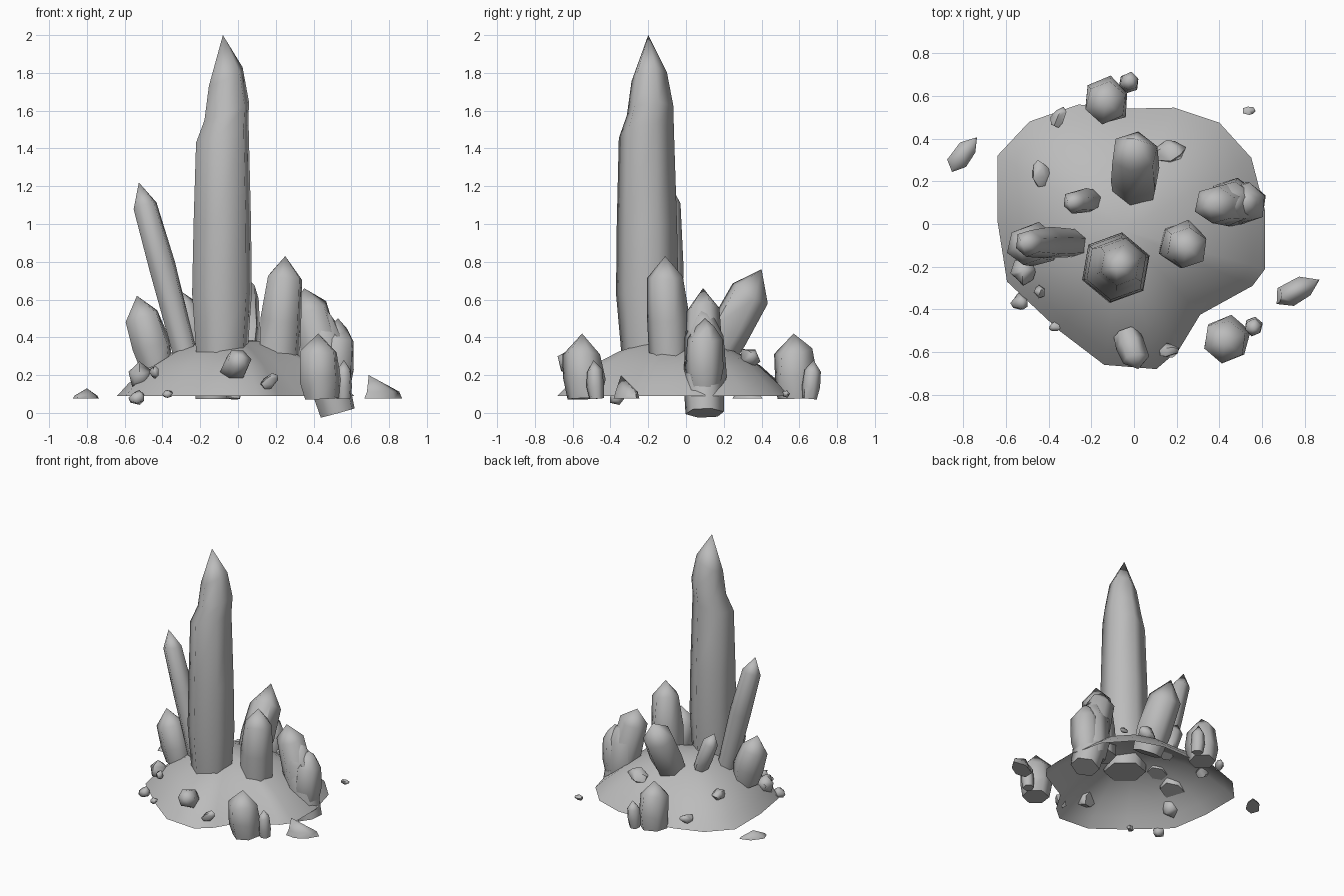
import bpy, bmesh, math, random
from mathutils import Vector

random.seed(4)
old = bpy.data.objects.get("Cube")
if old:
    bpy.data.objects.remove(old, do_unlink=True)

stone = bpy.data.materials.new("grey stone")
stone.use_nodes = True
grey = (0.5, 0.5, 0.5, 1)
stone.diffuse_color = grey
stone.node_tree.nodes["Principled BSDF"].inputs["Base Color"].default_value = grey


def finish(name, bm, angle):
    bmesh.ops.recalc_face_normals(bm, faces=bm.faces)
    mesh = bpy.data.meshes.new(name)
    bm.to_mesh(mesh)
    bm.free()
    mesh.materials.append(stone)
    obj = bpy.data.objects.new(name, mesh)
    bpy.context.collection.objects.link(obj)
    bpy.ops.object.select_all(action="DESELECT")
    obj.select_set(True)
    bpy.context.view_layer.objects.active = obj
    bpy.ops.object.shade_smooth_by_angle(angle=math.radians(angle))
    return obj


def loft(name, rings, tip, cap=True, angle=66):
    """Skin matching rings of points, close them with a tip and an optional cap."""
    bm = bmesh.new()
    loops = [[bm.verts.new(p) for p in ring] for ring in rings]
    n = len(loops[0])
    for low, high in zip(loops, loops[1:]):
        for i in range(n):
            j = (i + 1) % n
            bm.faces.new((low[i], low[j], high[j], high[i]))
    top = bm.verts.new(tip)
    for i in range(n):
        bm.faces.new((loops[-1][i], loops[-1][(i + 1) % n], top))
    if cap:
        bm.faces.new(loops[0][::-1])
    return finish(name, bm, angle)


def crystal(name, base, tip, radius, profile, sides=6, jitter=0.08, phase=20):
    """Prism along base-tip; profile holds (fraction of length, radius scale)."""
    base, tip = Vector(base), Vector(tip)
    axis = tip - base
    turn = Vector((0, 0, 1)).rotation_difference(axis)
    rings = []
    for k, (t, s) in enumerate(profile):
        ring = []
        for i in range(sides):
            a = math.radians(phase) + math.tau * i / sides
            r = radius * s * random.uniform(1 - jitter, 1 + jitter)
            lift = random.uniform(-jitter, jitter) * radius * 2 if k else 0
            ring.append(base + axis * t + turn @ Vector((r * math.cos(a), r * math.sin(a), lift)))
        rings.append(ring)
    return loft(name, rings, tip)


# Rocky mound: an open shell that shrinks toward its crown
rim = [(-.64, .32), (-.49, .48), (-.26, .56), (-.07, .54), (.19, .545), (.4, .475),
       (.55, .31), (.615, .06), (.615, -.21), (.555, -.29), (.31, -.425), (.21, -.59),
       (.105, -.68), (-.14, -.66), (-.35, -.5), (-.595, -.27), (-.64, .015)]
cx, cy = -.05, -.03
levels = [(1, .09), (.9, .155), (.72, .25), (.5, .325), (.25, .38)]
loft("mound", [[(cx + (x - cx) * s, cy + (y - cy) * s, z) for x, y in rim]
               for s, z in levels], (cx, cy, .4), cap=False, angle=80)

# Main spire: rings of (z, centre x, centre y, radius)
spire = [(.32, -.085, -.2, .145), (.63, -.085, -.205, .168), (1.0, -.083, -.207, .162),
         (1.48, -.083, -.21, .148), (1.6, -.06, -.19, .125), (1.78, -.065, -.195, .095)]
loft("main_spire", [[(x + r * math.cos(math.radians(60 * i + 20)),
                      y + r * math.sin(math.radians(60 * i + 20)),
                      z + (.05 * math.cos(math.radians(60 * i)) if z > 1.2 else 0))
                     for i in range(6)] for z, x, y, r in spire], (-.08, -.2, 2))

# Prismatic crystals
blade = [(0, .95), (.5, 1), (.87, .85)]
point = [(0, .85), (.3, 1), (.72, .9)]
stub = [(0, .8), (.25, 1), (.68, .92), (.85, .5)]
crystals = [
    ("leaning_blade", (-.285, -.09, .33), (-.525, -.09, 1.22), .075, blade),
    ("left_crystal", (-.43, -.1, .25), (-.535, -.1, .62), .105, point),
    ("inner_left_crystal", (-.2, .11, .36), (-.31, .1, .65), .06, point),
    ("right_crystal", (.225, -.09, .28), (.25, -.11, .83), .115, [(0, .95), (.4, 1), (.8, .85)]),
    ("back_crystal", (.0, .15, .28), (.0, .4, .76), .12, point),
    ("cluster_inner", (.53, .1, 0), (.35, .09, .66), .11, [(0, .9), (.3, 1), (.85, .85)]),
    ("cluster_middle", (.47, .1, .08), (.45, .1, .57), .115, stub),
    ("cluster_outer", (.51, .1, .13), (.53, .1, .5), .105, stub),
    ("front_boulder", (.44, -.54, .075), (.425, -.55, .42), .112, point),
    ("front_boulder_chip", (.56, -.475, .075), (.56, -.49, .28), .045, point),
    ("back_boulder", (-.13, .58, .075), (-.13, .57, .42), .112, point),
    ("back_boulder_chip", (-.025, .655, .075), (-.02, .675, .28), .048, point),
    ("front_shard", (-.035, -.51, .22), (.02, -.68, .3), .07, point),
]
for item in crystals:
    crystal(*item)

# Loose pebbles: stubby, pointed at one end
chip = [(0, .6), (.4, 1), (.75, .7)]
pebbles = [
    ((-.52, -.17, .2), (-.52, -.29, .2), .065),
    ((-.5, -.365, .08), (-.58, -.37, .08), .04),
    ((-.42, -.32, .215), (-.47, -.32, .215), .033),
    ((-.35, -.475, .1), (-.4, -.49, .1), .025),
    ((.13, -.6, .14), (.21, -.585, .2), .035),
    ((.11, .32, .27), (.245, .36, .31), .06),
    ((-.43, .18, .26), (-.45, .3, .28), .05),
    ((-.37, .46, .16), (-.33, .55, .17), .035),
    ((.51, .53, .1), (.57, .53, .1), .022),
]
for base, tip, r in pebbles:
    crystal("pebble", base, tip, r, chip, sides=5, jitter=.15)

# Flat-bottomed shards lying on the ground
def ground_shard(name, centre, half, turn, height, peak):
    c, s = math.cos(turn), math.sin(turn)
    outline = [(-1, -.3), (-.4, -1), (.4, -.8), (1, 0), (.3, .9), (-.7, .8)]

    def place(u, v, z):
        x, y = u * half[0], v * half[1]
        return (centre[0] + x * c - y * s, centre[1] + x * s + y * c, z)
    loft(name, [[place(u, v, .075) for u, v in outline],
                [place(u * .85, v * .85, .075 + height * .3) for u, v in outline]],
         place(peak, 0, .075 + height))


ground_shard("left_ground_shard", (-.8, .33), (.1, .05), math.radians(50), .055, 0)
ground_shard("right_ground_shard", (.765, -.31), (.115, .06), math.radians(25), .125, -.7)
